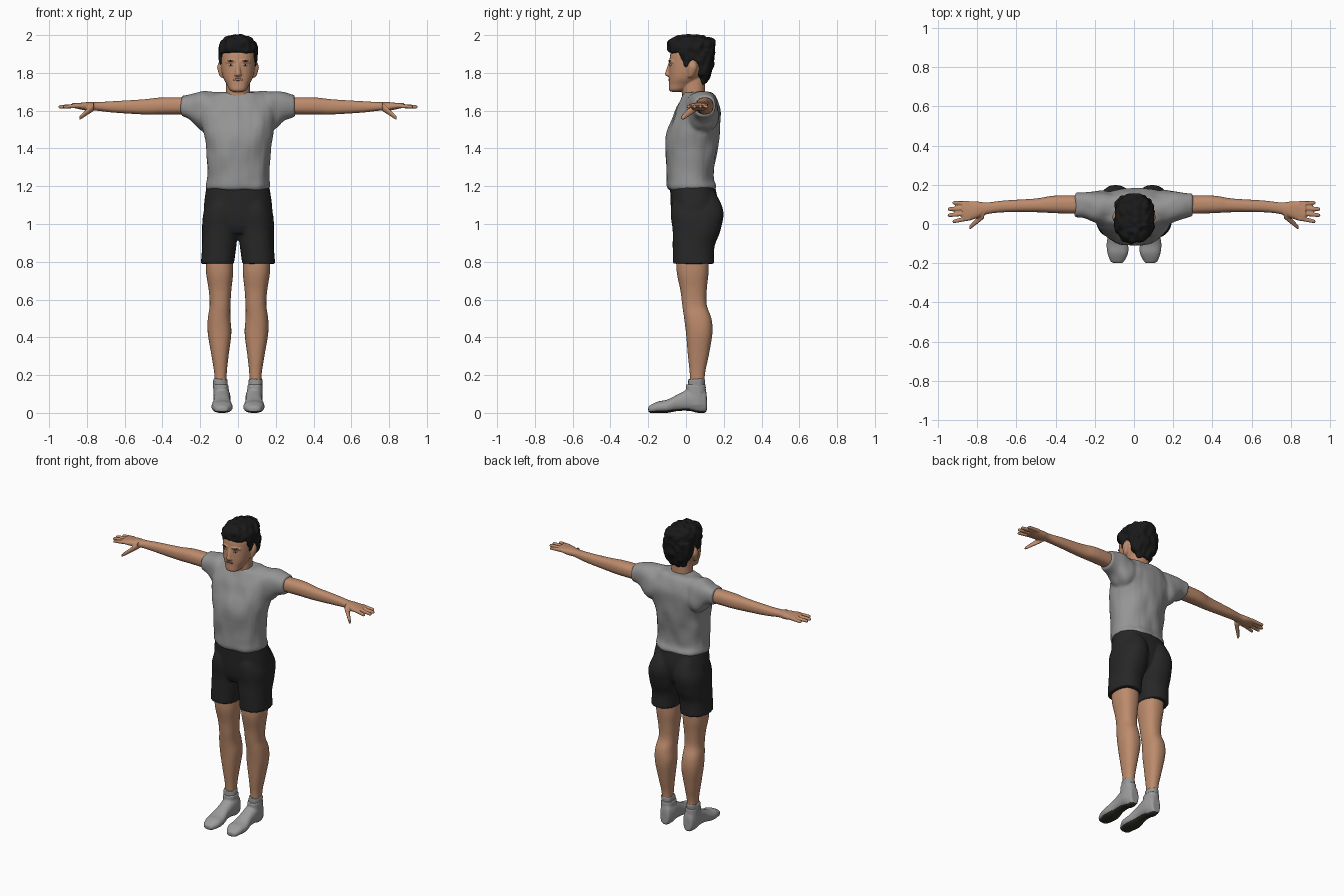
import bpy, bmesh, math
from mathutils import Vector, noise

cube = bpy.data.objects.get("Cube")
if cube:
    bpy.data.objects.remove(cube)


def material(name, *colour):
    made = bpy.data.materials.new(name)
    made.use_nodes = True
    made.diffuse_color = (*colour, 1)
    made.node_tree.nodes["Principled BSDF"].inputs["Base Color"].default_value = (*colour, 1)
    return made


skin = material("skin", .51, .26, .15)
shirt_grey = material("shirt grey", .3, .3, .3)
shoe_grey = material("shoe grey", .33, .33, .33)
shorts_black = material("shorts black", .02, .02, .02)
hair_black = material("hair black", .01, .01, .01)
sole_dark = material("sole dark", .03, .03, .02)
eye_white = material("eye white", .5, .5, .5)
iris_brown = material("iris brown", .03, .02, .01)
lip_red = material("lips", .36, .15, .1)


def spline(before, start, end, after, t):
    """Smooth step between two rows, guided by their neighbours."""
    result = []
    for p, q, r, s in zip(before, start, end, after):
        leave, arrive = (r - p) / 2, (s - q) / 2
        ease = t * t * (3 - 2 * t)
        bend = t * (1 - t)
        result.append(q + (r - q) * ease + bend * ((1 - t) * leave - t * arrive))
    return result


def squircle(value, power=.85):
    return math.copysign(abs(value) ** power, value)


def loft(bm, axis, rows, flip=1, sides=28, steps=4):
    """Closed skin through rows of (position, low, high, low, high).
    A row with one value fewer is centred: (position, half width, low, high)."""
    rows = [r if len(r) > 4 else (r[0], -r[1], *r[1:]) for r in rows]
    last = len(rows) - 1
    path = []
    for i in range(last):
        around = rows[max(i - 1, 0)], rows[i], rows[i + 1], rows[min(i + 2, last)]
        path += [spline(*around, k / steps) for k in range(steps)]
    path.append(rows[last])
    rings = []
    for position, low, high, bottom, top in path:
        ring = []
        for k in range(sides):
            angle = math.tau * k / sides
            point = [(low + high + squircle(math.cos(angle)) * (high - low)) / 2,
                     (bottom + top + squircle(math.sin(angle)) * (top - bottom)) / 2]
            point.insert("xyz".index(axis), position)
            point[0] *= flip
            ring.append(bm.verts.new(point))
        rings.append(ring)
    for ring, following in zip(rings, rings[1:]):
        for k in range(sides):
            bm.faces.new((ring[k - 1], ring[k], following[k], following[k - 1]))
    bm.faces.new(rings[0])
    bm.faces.new(rings[-1])


def build(name, colour, centre=(), paired=(), voxel=.008, smooth=3, rough=0, freq=(1, 1, 1)):
    """Fuse lofts into one smooth surface, with optional folds."""
    bm = bmesh.new()
    for axis, rows in centre:
        loft(bm, axis, rows)
    for axis, rows in paired:
        for flip in (1, -1):
            loft(bm, axis, rows, flip)
    bmesh.ops.recalc_face_normals(bm, faces=bm.faces)
    mesh = bpy.data.meshes.new(name)
    bm.to_mesh(mesh)
    bm.free()
    ob = bpy.data.objects.new(name, mesh)
    bpy.context.collection.objects.link(ob)
    fuse = ob.modifiers.new("fuse", 'REMESH')
    fuse.mode, fuse.voxel_size = 'VOXEL', voxel
    soft = ob.modifiers.new("soften", 'SMOOTH')
    soft.iterations = smooth
    depsgraph = bpy.context.evaluated_depsgraph_get()
    baked = bpy.data.meshes.new_from_object(ob.evaluated_get(depsgraph))
    ob.modifiers.clear()
    ob.data = baked
    baked.materials.clear()
    baked.materials.append(colour)
    if rough:
        folds = [vert.normal * rough * noise.noise(vert.co * Vector(freq).to_3d().length
                 if len(set(freq)) == 1 else Vector(a * b for a, b in zip(vert.co, freq)))
                 for vert in baked.vertices]
        for vert, fold in zip(baked.vertices, folds):
            vert.co += fold
    baked.shade_smooth()
    return ob


def taper(start, end, thick, thin):
    """Rows for a finger running outward, with a rounded tip."""
    rows = []
    for t, radius in ((0, thick), (.5, (thick + thin) / 2), (.95, thin), (1, thin / 2)):
        x, y, z = Vector(start).lerp(Vector(end), t)
        rows.append((x, y - radius, y + radius, z - radius, z + radius))
    return 'x', rows


# Shirt: trunk and short sleeves
trunk = [(1.18, .16, -.09, .15), (1.2, .17, -.1, .16), (1.25, .165, -.1, .145),
         (1.4, .17, -.11, .165), (1.5, .19, -.095, .18), (1.6, .2, -.06, .185),
         (1.68, .16, -.02, .15), (1.7, .09, -.01, .12)]
sleeve = [(.08, 0, .15, 1.5, 1.7), (.15, -.01, .17, 1.48, 1.7), (.2, .01, .17, 1.5, 1.7),
          (.25, .03, .16, 1.55, 1.69), (.3, .04, .16, 1.57, 1.68)]
build("shirt", shirt_grey, [('z', trunk)], [('x', sleeve)], smooth=5, rough=.009, freq=(14, 14, 8))

# Shorts: hips and two legs
hips = [(.95, .1, -.05, .1), (1, .175, -.07, .15), (1.1, .18, -.08, .17), (1.2, .165, -.085, .155)]
short_leg = [(.79, .02, .195, -.07, .15), (.88, .01, .19, -.07, .15), (.96, 0, .19, -.07, .18),
             (1.05, 0, .185, -.08, .2), (1.12, .01, .16, -.07, .18), (1.17, .03, .14, -.03, .15)]
build("shorts", shorts_black, [('z', hips)], [('z', short_leg)], rough=.003, freq=(12, 12, 8))

# Bare legs
leg = [(.1, .06, .125, .02, .1), (.2, .06, .125, .02, .1), (.3, .05, .14, .01, .12),
       (.42, .035, .16, 0, .14), (.5, .04, .16, -.01, .135), (.57, .04, .15, -.02, .11),
       (.65, .035, .155, -.03, .11), (.75, .025, .17, -.05, .12), (.86, .03, .17, -.05, .12)]
build("legs", skin, paired=[('z', leg)])

# Socks, shoes and soles
sock = [(.1, .055, .13, .01, .1), (.18, .055, .13, .01, .1)]
build("socks", shirt_grey, paired=[('z', sock)], voxel=.006, rough=.004, freq=(30, 30, 20))
foot = [(-.2, .06, .1, .01, .03), (-.19, .05, .12, 0, .04), (-.15, .03, .135, 0, .06),
        (-.1, .03, .14, 0, .07), (-.04, .04, .13, .01, .1), (.02, .04, .13, .01, .13),
        (.06, .04, .13, 0, .14), (.1, .05, .12, 0, .13), (.11, .06, .11, .01, .09)]
collar = [(.04, .045, .13, 0, .105), (.15, .05, .13, 0, .105)]
shoes = build("shoes", shoe_grey, paired=[('y', foot), ('z', collar)], voxel=.006, smooth=2)
shoes.data.materials.append(sole_dark)
for face in shoes.data.polygons:
    if face.center.z < .01 or (face.normal.z < -.7 and face.center.z < .03):
        face.material_index = 1

# Arms with hands
arm = [(.22, .05, .145, 1.58, 1.67), (.4, .055, .145, 1.58, 1.67), (.5, .06, .13, 1.58, 1.66),
       (.66, .06, .12, 1.59, 1.65), (.75, .05, .11, 1.6, 1.645), (.8, .03, .115, 1.6, 1.645),
       (.85, .015, .115, 1.61, 1.64), (.875, .02, .11, 1.615, 1.64)]
hand = [taper((.765, .05, 1.62), (.84, -.02, 1.56), .022, .011)]
for i in range(4):
    reach = .95 if i in (1, 2) else .925
    hand.append(taper((.84, .03 + .025 * i, 1.626), (reach, .012 + .032 * i, 1.62), .012, .009))
build("arms", skin, paired=[('x', arm)] + hand, voxel=.005, smooth=1)

# Head with neck, nose, brows and ears
neck = [(1.6, .06, 0, .1), (1.68, .065, -.02, .1), (1.8, .06, -.02, .1)]
skull = [(1.7, .025, -.08, -.03), (1.71, .045, -.09, 0), (1.74, .06, -.09, .04),
         (1.77, .077, -.09, .08), (1.81, .088, -.09, .12), (1.86, .092, -.088, .135),
         (1.91, .09, -.08, .135), (1.96, .065, -.05, .1)]
nose = [(1.78, .01, -.1, -.07), (1.79, .02, -.11, -.07), (1.8, .015, -.11, -.07), (1.86, .01, -.09, -.07)]
brow = [(.01, -.09, -.07, 1.855, 1.87), (.04, -.09, -.06, 1.855, 1.87), (.066, -.07, -.04, 1.85, 1.865)]
ear = [(1.775, .07, .09, .01, .03), (1.79, .07, .1, .01, .045), (1.83, .07, .11, .01, .06),
       (1.86, .08, .1, .02, .05)]
head = build("head", skin, [('z', neck), ('z', skull), ('z', nose)], [('z', ear), ('x', brow)],
             voxel=.005, smooth=2)

# Hair: cap with fringe, tapered back and sideburns
cap = [(1.905, .095, -.085, .14), (1.915, .1, -.095, .15), (1.945, .1, -.098, .155),
       (1.97, .087, -.09, .15), (1.99, .06, -.06, .115), (2, .03, -.02, .06)]
back = [(1.745, .045, .075, .11), (1.77, .065, .055, .12), (1.81, .088, .045, .135),
        (1.85, .097, .02, .147), (1.92, .1, -.02, .154)]
sideburn = [(1.835, .08, .092, -.01, .01), (1.86, .08, .1, -.02, .03), (1.915, .08, .1, -.05, .04)]
build("hair", hair_black, [('z', cap), ('z', back)], [('z', sideburn)], voxel=.006, smooth=2,
      rough=.012, freq=(32, 32, 22))

# Eyes, eyebrows and mouth laid on the face
bpy.context.view_layer.update()


def plate(name, colour, x, z, width, height, lift=0):
    hit, spot, normal, face = head.ray_cast((x, -1, z), (0, 1, 0))
    bpy.ops.mesh.primitive_uv_sphere_add(segments=20, ring_count=10, radius=1,
                                         location=spot + normal * lift)
    ob = bpy.context.object
    ob.name = name
    ob.scale = (width, .004, height)
    ob.rotation_euler.z = math.atan2(normal.x, -normal.y)
    ob.data.materials.append(colour)
    bpy.ops.object.shade_smooth()


for side, sign in (("left", 1), ("right", -1)):
    plate(side + "_eye", eye_white, sign * .038, 1.842, .014, .006)
    plate(side + "_iris", iris_brown, sign * .038, 1.842, .006, .006, .001)
    plate(side + "_eyebrow", hair_black, sign * .04, 1.864, .02, .003)
plate("mouth", lip_red, 0, 1.764, .027, .006)
plate("mouth_line", iris_brown, 0, 1.765, .024, .001, .001)
